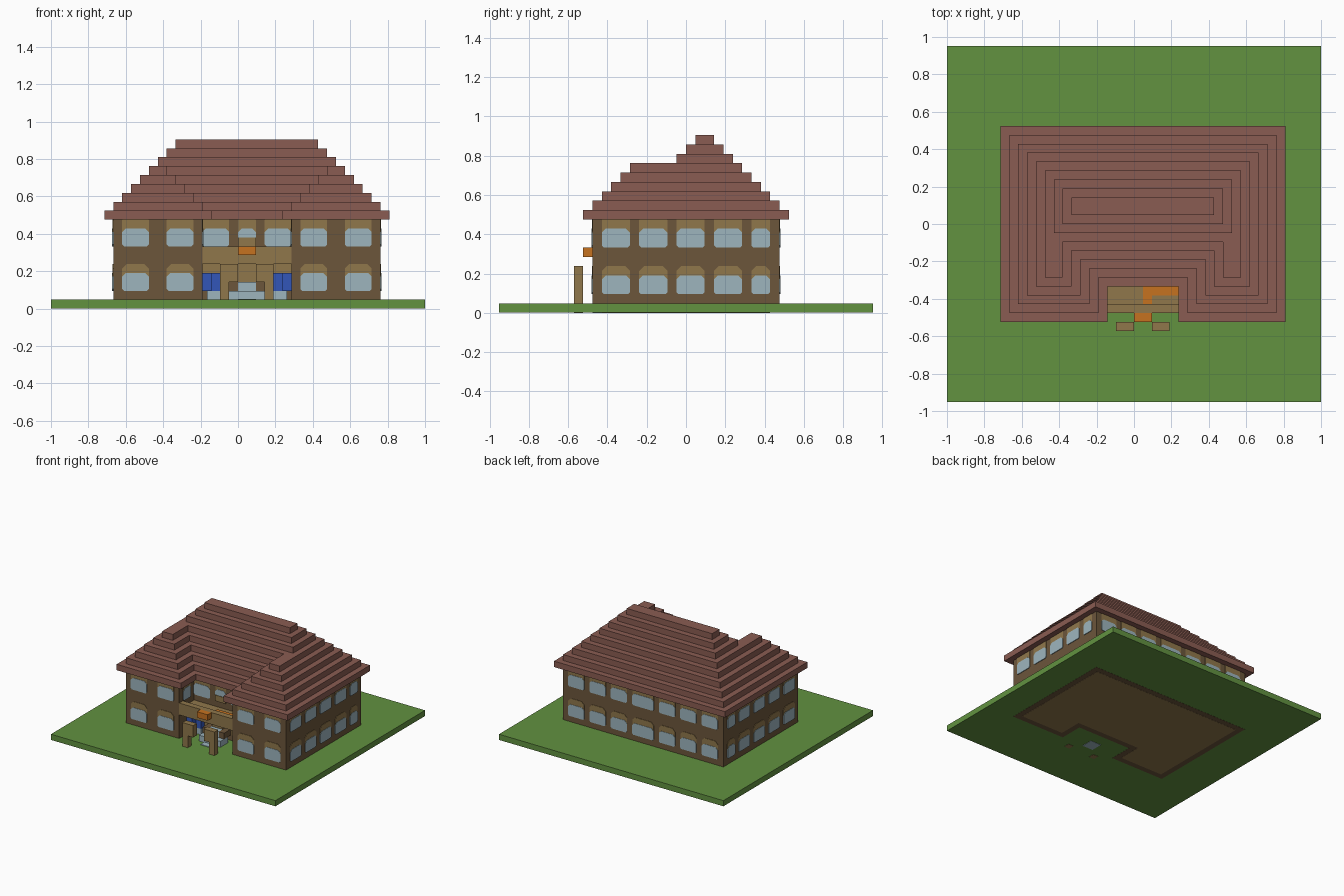
import bpy
import bmesh
from mathutils import Vector

U = 2 / 42      # one building block
MID = 1         # the house is symmetric about x = MID blocks

if "Cube" in bpy.data.objects:
    bpy.data.objects.remove(bpy.data.objects["Cube"])


def linear(c):
    c /= 255
    return c / 12.92 if c <= 0.04045 else ((c + 0.055) / 1.055) ** 2.4


def material(name, r, g, b):
    m = bpy.data.materials.new(name)
    m.use_nodes = True
    col = (linear(r), linear(g), linear(b), 1)
    m.diffuse_color = col
    m.node_tree.nodes["Principled BSDF"].inputs["Base Color"].default_value = col
    return m


GRASS = material("grass green", 98, 146, 64)
ROOF = material("roof red brown", 138, 92, 82)
WALL = material("wall brown", 108, 86, 59)
TAN = material("timber tan", 144, 119, 75)
GLASS = material("pale glass", 157, 181, 190)
BLUE = material("door blue", 50, 86, 184)
ORANGE = material("lamp orange", 198, 114, 32)


def build(name, mat, prisms):
    """One object from prisms, each a flat outline and an extrusion vector."""
    bm = bmesh.new()
    for outline, push in prisms:
        face = bm.faces.new([bm.verts.new(Vector(p) * U) for p in outline])
        new = bmesh.ops.extrude_face_region(bm, geom=[face], use_keep_orig=True)
        verts = [v for v in new["geom"] if isinstance(v, bmesh.types.BMVert)]
        bmesh.ops.translate(bm, vec=Vector(push) * U, verts=verts)
    bmesh.ops.recalc_face_normals(bm, faces=bm.faces)
    mesh = bpy.data.meshes.new(name)
    bm.to_mesh(mesh)
    bm.free()
    mesh.materials.append(mat)
    obj = bpy.data.objects.new(name, mesh)
    bpy.context.collection.objects.link(obj)
    return obj


def slab(outline, z0, z1):
    return [(x, y, z0) for x, y in outline], (0, 0, z1 - z0)


def box(x0, x1, y0, y1, z0, z1):
    return slab([(x0, y0), (x1, y0), (x1, y1), (x0, y1)], z0, z1)


def pair(x0, x1, y0, y1, z0, z1):
    """A box and its mirror image across the house centre line."""
    m = 2 * MID
    return [box(x0, x1, y0, y1, z0, z1), box(m - x1, m - x0, y0, y1, z0, z1)]


def u_plan(half, depth, notch, back):
    """U-shaped plan with the entrance recess open to the front."""
    l, r, a, b = MID - half, MID + half, MID - notch, MID + notch
    if notch >= half:
        return [(l, back), (r, back), (r, depth), (l, depth)]
    return [(l, -depth), (a, -depth), (a, back), (b, back),
            (b, -depth), (r, -depth), (r, depth), (l, depth)]


# Ground, walls, floor and stepped hip roof
build("lawn", GRASS, [box(-21, 21, -20, 20, 0.04, 1)])
build("walls", WALL, [slab(u_plan(15, 10, 5, -6), 0.02, 10)])
build("floor", TAN, [slab(u_plan(14, 9, 6, -5), 0, 0.5)])
for k in range(9):
    build(f"roof_step_{k + 1}", ROOF,
          [slab(u_plan(16 - k, 11 - k, 4 + k, k - 7), 10 + k, 11 + k)])

# Windows: glass plates with cut corners under timber arches
glass, arches = [], []


def plate(store, pts, axis, at, out, thick):
    if axis == "y":
        store.append(([(s, at, z) for s, z in pts], (0, out * thick, 0)))
    else:
        store.append(([(at, s, z) for s, z in pts], (out * thick, 0, 0)))


def window(s0, s1, z0, axis, at, out):
    top = z0 + 2
    c, d = 0.4, 0.2
    plate(glass, [(s0 + d, z0), (s1 - d, z0), (s1, z0 + d), (s1, top - c),
                  (s1 - c, top), (s0 + c, top), (s0, top - c), (s0, z0 + d)],
          axis, at, out, 0.12)
    cut = 0.5 if z0 < 5 else 0.05
    plate(arches, [(s0, top - c), (s1, top - c), (s1, top + 1 - cut),
                   (s1 - cut, top + 1), (s0 + cut, top + 1), (s0, top + 1 - cut)],
          axis, at, out, 0.07)


LOW, HIGH = 2, 7
for z in (LOW, HIGH):
    for s in (-13, -8, 7, 12):
        window(s, s + 3, z, "y", -10, -1)
    for s in (-13, -9, -5, 4, 8, 12):
        window(s, s + 3, z, "y", 10, 1)
    window(-1, 3, z, "y", 10, 1)
    for side in (-1, 1):
        for s in (-9, -5, -1, 3):
            window(s, s + 3, z, "x", MID + side * 15, side)
        window(7, 9, z, "x", MID + side * 15, side)
# Windows inside the entrance recess
for s in (-4, 3):
    window(s, s + 3, HIGH, "y", -6, -1)
window(0, 2, HIGH, "y", -6, -1)
for side in (-1, 1):
    window(-9, -7, HIGH, "x", MID + side * 5, -side)
build("window_glass", GLASS, glass)
build("window_arches", TAN, arches)
build("balcony_door_panel", TAN, [box(0, 2, -6.2, -6, 7, 8)])

# Balcony with front parapet
build("balcony", TAN, [box(-4, 6, -10, -6, 5, 6), box(-4, 6, -10, -9, 6, 7)])
build("balcony_mat", ORANGE, [box(1, 5, -8, -7, 6, 6.15), box(1, 2, -9, -8, 6, 6.15)])
build("front_lamp", ORANGE, [box(0, 2, -11, -10, 6, 7)])

# Gate posts with bracket heads
build("gate_posts", TAN, pair(-2, -1, -12, -11, 0, 5) + pair(-1, 0, -12, -11, 3, 5))

# Entrance: steps, doors, panelling
build("entrance_wall_panel", TAN, [box(-2, 4, -6.15, -6, 2, 5), box(-4, 6, -6.15, -6, 4, 5)])
build("entrance_door", TAN, [box(0, 2, -7, -6.1, 3, 5)])
build("entrance_steps", GLASS, [box(-1, 3, -9, -7, 1, 2), box(0, 2, -8, -6.1, 2, 3),
                                box(0, 2, -10, -8, 0, 1.1)])
build("step_cheeks", WALL, pair(-1, 0, -8, -6.1, 2, 3))
build("blue_doors", BLUE, pair(-4, -3, -8, -6, 2, 4) + pair(-3, -2, -7, -6, 2, 4))
build("door_bases", GLASS, pair(-3.5, -2, -7, -6, 1, 2))
